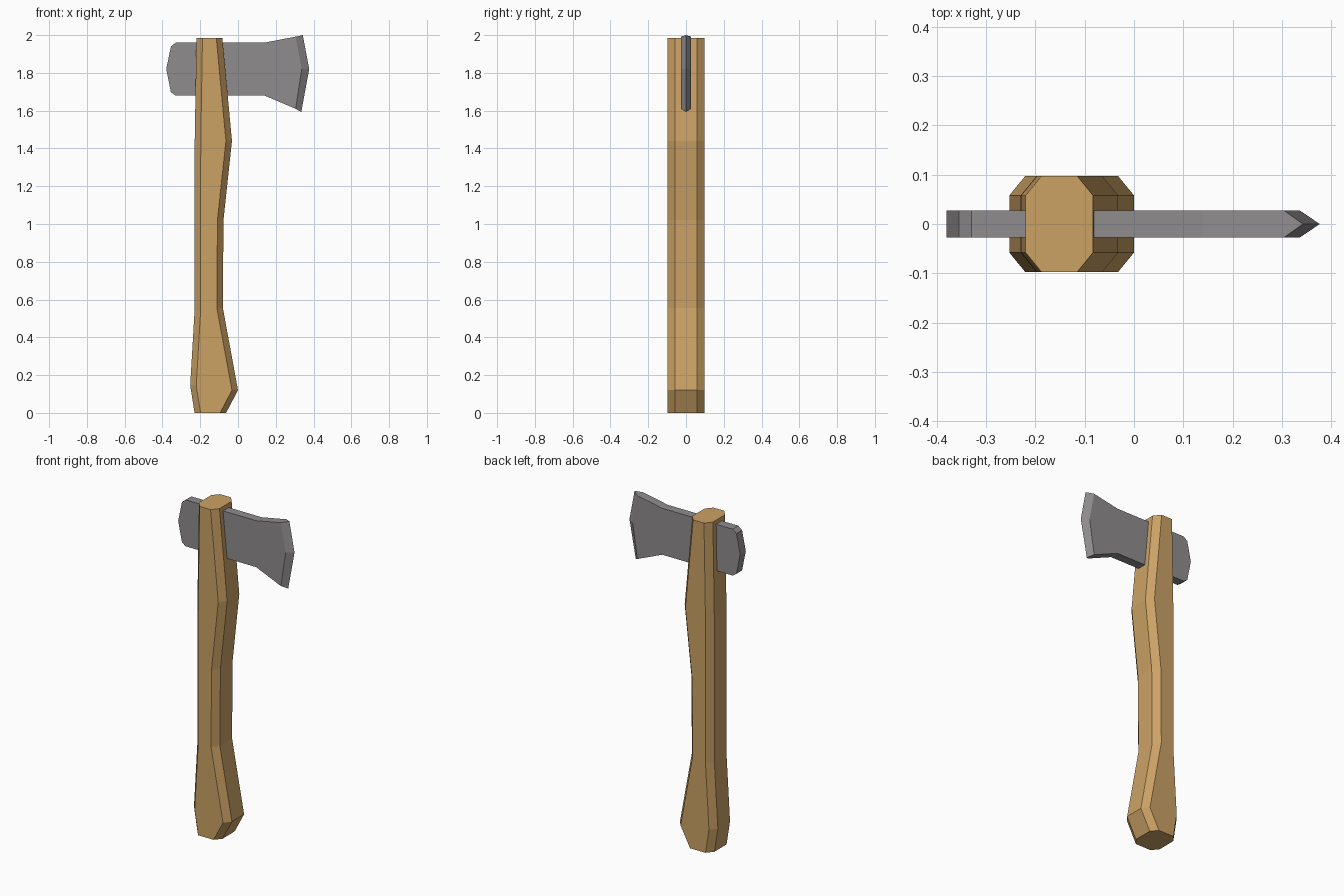
import bpy, bmesh

if "Cube" in bpy.data.objects:
    bpy.data.objects.remove(bpy.data.objects["Cube"])


def material(name, rgb):
    m = bpy.data.materials.new(name)
    m.diffuse_color = (*rgb, 1)
    m.use_nodes = True
    m.node_tree.nodes["Principled BSDF"].inputs["Base Color"].default_value = m.diffuse_color
    return m


def finish(bm, name, mat):
    bmesh.ops.recalc_face_normals(bm, faces=bm.faces)
    mesh = bpy.data.meshes.new(name)
    bm.to_mesh(mesh)
    bm.free()
    mesh.materials.append(mat)
    obj = bpy.data.objects.new(name, mesh)
    bpy.context.collection.objects.link(obj)
    return obj


wood = material("wood", (0.60, 0.36, 0.13))
steel = material("steel", (0.28, 0.265, 0.27))

# Handle: chamfered octagonal sections (left x, left z, right x, right z)
sections = [
    (-0.23, 0.0, -0.063, 0.0),
    (-0.253, 0.145, 0.0, 0.12),
    (-0.23, 0.54, -0.08, 0.555),
    (-0.23, 1.02, -0.077, 1.02),
    (-0.229, 1.45, -0.032, 1.44),
    (-0.22, 1.985, -0.083, 1.985),
]
W, F, C = 0.097, 0.058, 0.032  # half width, half flat, chamfer
bm = bmesh.new()
rings = []
for l, zl, r, zr in sections:
    pts = [(l, -F, zl), (l + C, -W, zl), (r - C, -W, zr), (r, -F, zr),
           (r, F, zr), (r - C, W, zr), (l + C, W, zl), (l, F, zl)]
    rings.append([bm.verts.new(p) for p in pts])
for a, b in zip(rings, rings[1:]):
    for i in range(8):
        j = (i + 1) % 8
        bm.faces.new((a[i], a[j], b[j], b[i]))
bm.faces.new(rings[0])
bm.faces.new(rings[-1])
finish(bm, "handle", wood)

# Axe head: flat profile, its last three points carry the sharpened edge
profile = [
    (0.14, 1.68), (-0.33, 1.68), (-0.355, 1.697), (-0.38, 1.82),
    (-0.355, 1.94), (-0.33, 1.96), (0.14, 1.96),
    (0.305, 1.992), (0.337, 1.82), (0.305, 1.61),
]
edge = [(0.343, 2.0), (0.377, 1.82), (0.335, 1.593)]
T = 0.027
bm = bmesh.new()
front = [bm.verts.new((x, -T, z)) for x, z in profile]
back = [bm.verts.new((x, T, z)) for x, z in profile]
tip = [bm.verts.new((x, 0, z)) for x, z in edge]
bm.faces.new(front)
bm.faces.new(back[::-1])
n = len(profile)
for i in range(n):
    j = (i + 1) % n
    if i not in (7, 8):
        bm.faces.new((front[i], front[j], back[j], back[i]))
# Sharpened bevels and their end caps
for side in (front, back):
    for k in (0, 1):
        bm.faces.new((side[7 + k], side[8 + k], tip[k + 1], tip[k]))
bm.faces.new((front[7], back[7], tip[0]))
bm.faces.new((front[9], back[9], tip[2]))
finish(bm, "axe_head", steel)
